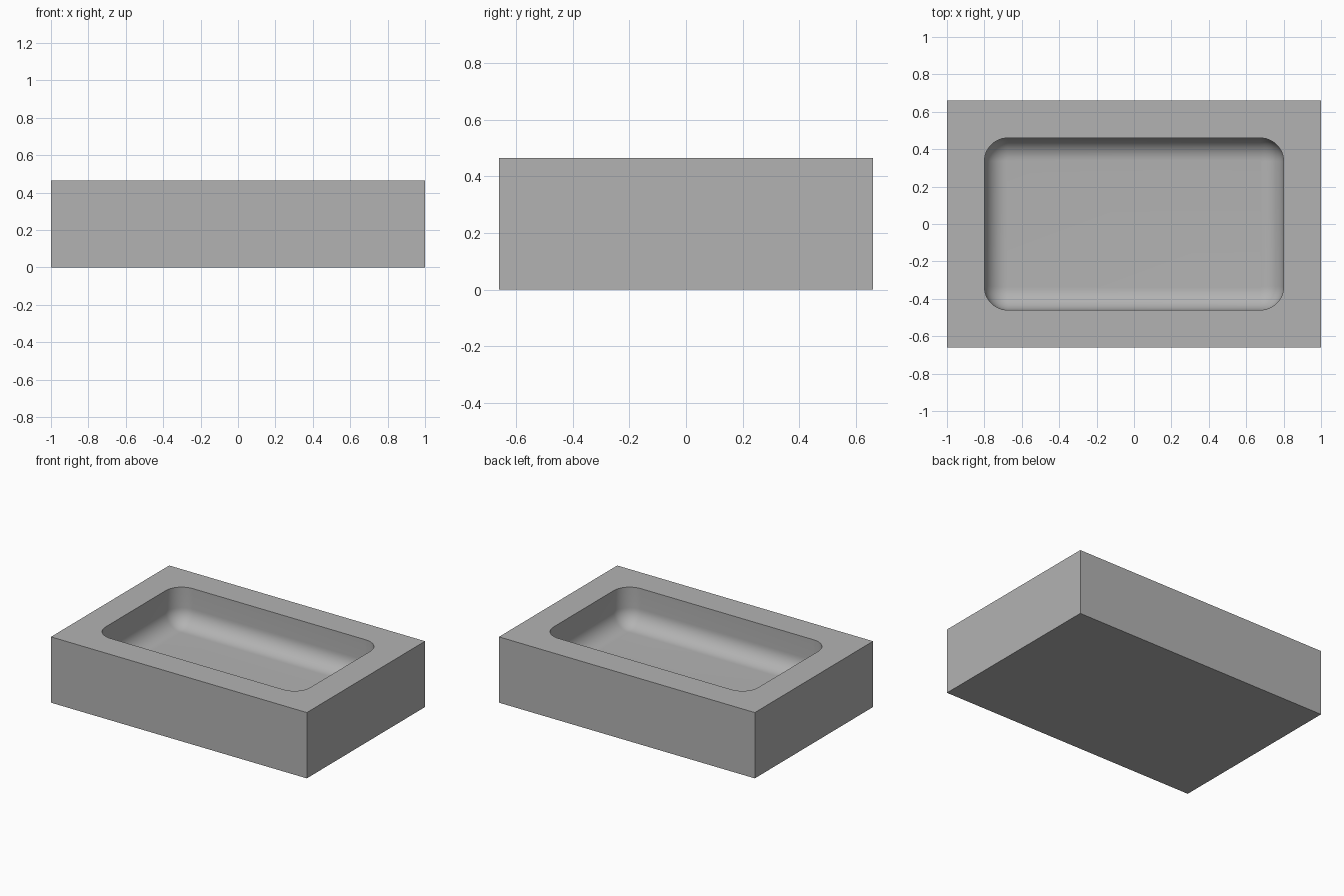
import bpy, bmesh
from math import pi, sin, cos, radians

cube = bpy.data.objects.get("Cube")
if cube:
    bpy.data.objects.remove(cube)

# Main sizes: half extents, height, rim width, floor thickness
HX, HY, H = 1.0, 0.66, 0.465
RIM, FLOOR = 0.2, 0.2
CORNER, FILLET = 0.125, 0.12
SEG = 12
SIGNS = [(1, 1), (-1, 1), (-1, -1), (1, -1)]

grey = bpy.data.materials.new("plain grey")
grey.use_nodes = True
colour = (0.45, 0.45, 0.45, 1)
grey.diffuse_color = colour
grey.node_tree.nodes["Principled BSDF"].inputs["Base Color"].default_value = colour

bm = bmesh.new()


def rounded_ring(inset, z):
    """Rounded rectangle of the basin, shrunk by inset, as four corner arcs."""
    r = CORNER - inset
    cx, cy = HX - RIM - CORNER, HY - RIM - CORNER
    arcs = []
    for k, (sx, sy) in enumerate(SIGNS):
        angles = [(k + i / SEG) * pi / 2 for i in range(SEG + 1)]
        arcs.append([bm.verts.new((sx * cx + r * cos(a), sy * cy + r * sin(a), z))
                     for a in angles])
    return arcs


# Outer block: base and walls
base = [bm.verts.new((sx * HX, sy * HY, 0)) for sx, sy in SIGNS]
top = [bm.verts.new((sx * HX, sy * HY, H)) for sx, sy in SIGNS]
bm.faces.new(base[::-1])
for k in range(4):
    n = (k + 1) % 4
    bm.faces.new((base[k], base[n], top[n], top[k]))

# Basin rings: straight wall, then a rounded fillet down to the floor
rings = [rounded_ring(0, H)]
for i in range(SEG + 1):
    t = i / SEG * pi / 2
    rings.append(rounded_ring(FILLET * (1 - cos(t)), FLOOR + FILLET * (1 - sin(t))))

# Flat rim around the opening
rim = rings[0]
for k in range(4):
    n = (k + 1) % 4
    bm.faces.new((top[k], top[n], rim[n][0], rim[k][-1]))
    for a, b in zip(rim[k], rim[k][1:]):
        bm.faces.new((top[k], b, a))

# Basin walls and floor
loops = [sum(arcs, []) for arcs in rings]
for upper, lower in zip(loops, loops[1:]):
    for i in range(len(upper)):
        j = (i + 1) % len(upper)
        bm.faces.new((upper[i], upper[j], lower[j], lower[i]))
bm.faces.new(loops[-1])
bmesh.ops.recalc_face_normals(bm, faces=bm.faces)

mesh = bpy.data.meshes.new("basin_block")
bm.to_mesh(mesh)
bm.free()
mesh.materials.append(grey)
block = bpy.data.objects.new("basin_block", mesh)
bpy.context.collection.objects.link(block)

# Smooth basin, crisp block edges
bpy.ops.object.select_all(action="DESELECT")
block.select_set(True)
bpy.context.view_layer.objects.active = block
bpy.ops.object.shade_smooth_by_angle(angle=radians(30))
